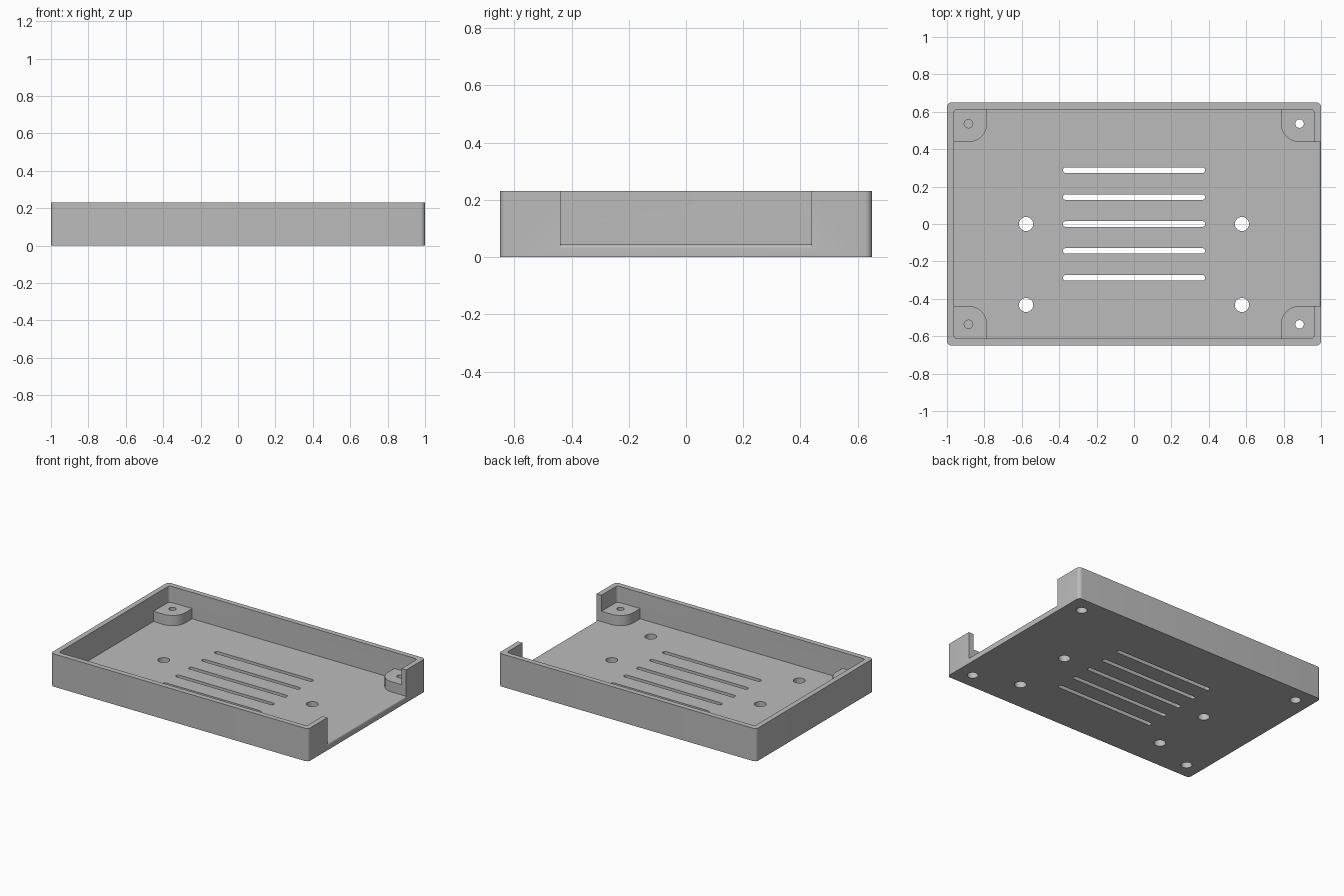
import bpy, bmesh, math
from mathutils import Matrix

if "Cube" in bpy.data.objects:
    bpy.data.objects.remove(bpy.data.objects["Cube"], do_unlink=True)

HALF_X, HALF_Y, HEIGHT = 1.0, 0.65, 0.23
WALL, FLOOR, POST_TOP = 0.037, 0.045, 0.117
OPEN_Y = 0.438

grey = bpy.data.materials.new("light_grey")
grey.use_nodes = True
colour = (0.5, 0.5, 0.5, 1)
grey.diffuse_color = colour
grey.node_tree.nodes["Principled BSDF"].inputs["Base Color"].default_value = colour


def prism(name, outline, z0, z1, matrix=None):
    """Extrude a closed 2D outline between two heights."""
    bm = bmesh.new()
    face = bm.faces.new([bm.verts.new((x, y, z0)) for x, y in outline])
    grown = bmesh.ops.extrude_face_region(bm, geom=[face])["geom"]
    bmesh.ops.translate(bm, vec=(0, 0, z1 - z0),
                        verts=[v for v in grown if isinstance(v, bmesh.types.BMVert)])
    if matrix:
        bm.transform(matrix)
    bmesh.ops.recalc_face_normals(bm, faces=bm.faces)
    mesh = bpy.data.meshes.new(name)
    bm.to_mesh(mesh)
    bm.free()
    mesh.materials.append(grey)
    obj = bpy.data.objects.new(name, mesh)
    bpy.context.collection.objects.link(obj)
    return obj


def rounded(x0, x1, y0, y1, radii, steps=8):
    """Rectangle with one radius per corner, anticlockwise from (x1, y1)."""
    points = []
    corners = [(x1, y1, -1, -1), (x0, y1, 1, -1), (x0, y0, 1, 1), (x1, y0, -1, 1)]
    for i, ((cx, cy, dx, dy), r) in enumerate(zip(corners, radii)):
        if r == 0:
            points.append((cx, cy))
            continue
        for s in range(steps + 1):
            a = math.pi / 2 * (i + s / steps)
            points.append((cx + dx * r + r * math.cos(a), cy + dy * r + r * math.sin(a)))
    return points


def circle(x, y, r, n=32):
    return [(x + r * math.cos(2 * math.pi * i / n), y + r * math.sin(2 * math.pi * i / n))
            for i in range(n)]


def combine(target, tool, operation):
    mod = target.modifiers.new("boolean", 'BOOLEAN')
    mod.operation, mod.object, mod.solver = operation, tool, 'EXACT'
    bpy.ops.object.select_all(action='DESELECT')
    target.select_set(True)
    bpy.context.view_layer.objects.active = target
    bpy.ops.object.modifier_apply(modifier=mod.name)
    bpy.data.objects.remove(tool, do_unlink=True)


# Tray shell: rounded block with its cavity cut out
tray = prism("enclosure_tray", rounded(-HALF_X, HALF_X, -HALF_Y, HALF_Y, [0.025] * 4), 0, HEIGHT)
ix, iy = HALF_X - WALL, HALF_Y - WALL
combine(tray, prism("cavity", rounded(-ix, ix, -iy, iy, [0.02] * 4), FLOOR, 0.4), 'DIFFERENCE')

# Corner posts, rounded towards the middle and sunk into walls and floor
for sx in (-1, 1):
    for sy in (-1, 1):
        post = prism("post", rounded(0.785, 0.98, OPEN_Y, 0.63, [0, 0, 0.1, 0]),
                     0.02, POST_TOP, Matrix.Diagonal((sx, sy, 1, 1)))
        bm = bmesh.new()
        bm.from_mesh(post.data)
        bmesh.ops.recalc_face_normals(bm, faces=bm.faces)
        bm.to_mesh(post.data)
        bm.free()
        combine(tray, post, 'UNION')

# Open side: its cutter also rounds over the outer edge of the floor
r = 0.014
edge = [(HALF_X - r + r * math.sin(a), FLOOR - r + r * math.cos(a))
        for a in [math.pi / 2 * s / 6 for s in range(7)]]
profile = [(0.95, FLOOR)] + edge + [(1.1, FLOOR - r), (1.1, 0.4), (0.95, 0.4)]
combine(tray, prism("side_opening", profile, -OPEN_Y, OPEN_Y,
                    Matrix.Rotation(math.pi / 2, 4, 'X')), 'DIFFERENCE')

# Vent slots
for i in range(-2, 3):
    y, h = i * 0.144, 0.015
    combine(tray, prism("slot", rounded(-0.38, 0.38, y - h, y + h, [h * 0.99] * 4), -0.1, 0.1),
            'DIFFERENCE')

# Floor holes, and corner screw holes with wider bores underneath
for sx in (-1, 1):
    for y in (0, -0.433):
        combine(tray, prism("hole", circle(sx * 0.577, y, 0.038), -0.1, 0.1), 'DIFFERENCE')
    for sy in (-1, 1):
        x, y = sx * 0.885, sy * 0.537
        combine(tray, prism("bore", circle(x, y, 0.035), -0.1, 0.07), 'DIFFERENCE')
        combine(tray, prism("screw_hole", circle(x, y, 0.023), -0.1, 0.3), 'DIFFERENCE')

tray.select_set(True)
bpy.context.view_layer.objects.active = tray
bpy.ops.object.shade_smooth_by_angle(angle=math.radians(30))
